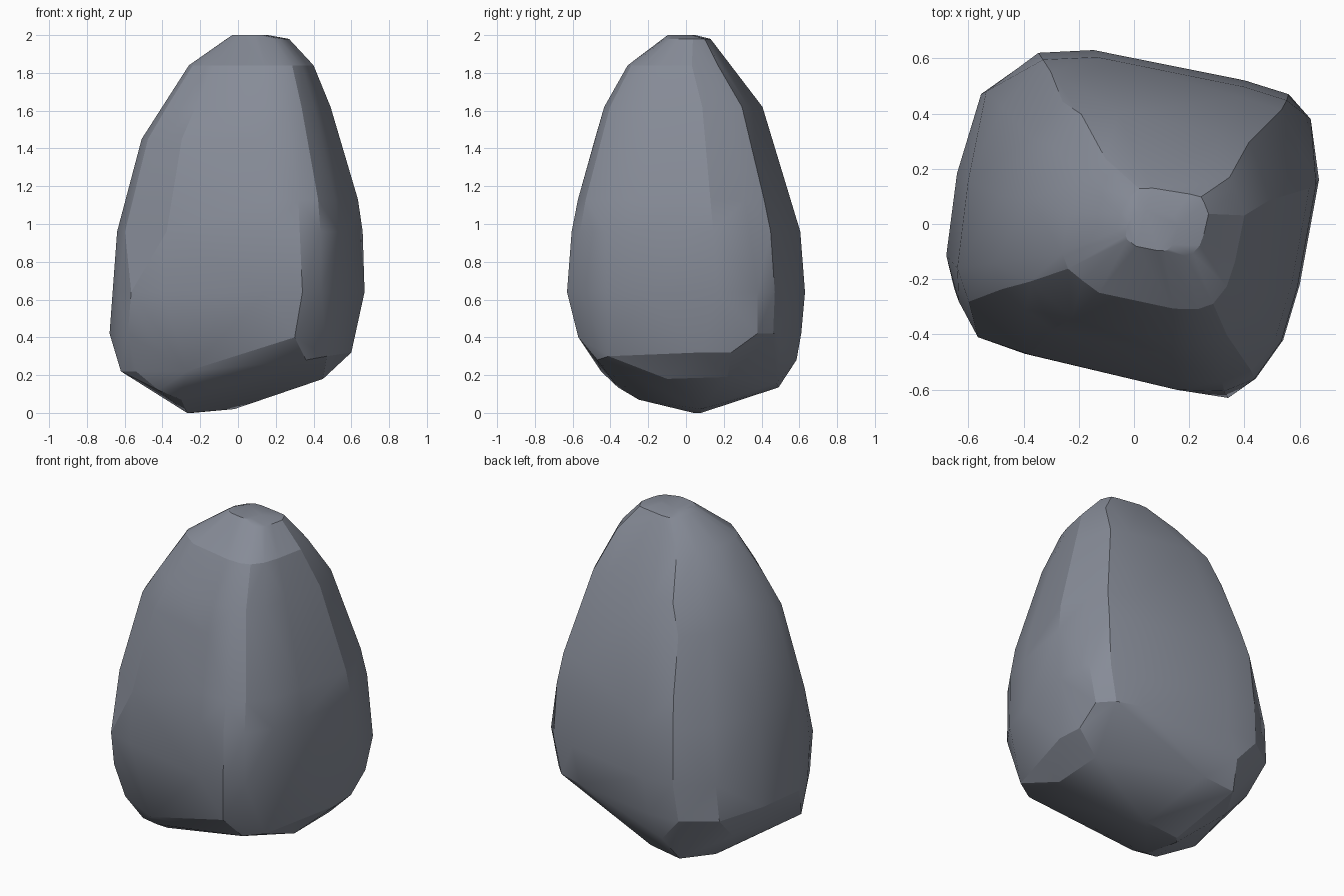
import bpy, bmesh, math

if "Cube" in bpy.data.objects:
    bpy.data.objects.remove(bpy.data.objects["Cube"])

# Plan outline of the boulder: a turned square with worn corners.
# Third value: how far that corner is worn back in the upper half.
OUTLINE = [(-.35, .62, 1), (-.15, .63, 1), (.40, .52, 1), (.56, .47, 1), (.64, .38, .95),
           (.67, .16, 1), (.60, -.22, 1), (.54, -.42, 1), (.44, -.56, 1), (.34, -.63, .96),
           (.15, -.60, 1), (-.40, -.47, 1), (-.57, -.41, .91), (-.64, -.28, .98),
           (-.67, -.15, 1), (-.63, .17, 1), (-.54, .48, .93)]

# Height, then x and y limits of the section at that height
LEVELS = [(0.42, -.68, .62, -.56, .61),
          (0.64, -.665, .67, -.63, .63),
          (0.96, -.64, .66, -.63, .605),
          (1.13, -.595, .635, -.595, .56),
          (1.45, -.51, .545, -.505, .45),
          (1.62, -.405, .49, -.45, .405),
          (1.84, -.26, .40, -.32, .24),
          (1.98, -.06, .27, -.12, .13),
          (2.00, -.03, .16, -.10, .05)]

# Corners of the uneven, chipped underside
BASE = [(-.62, -.22, .22), (-.54, -.31, .22), (-.42, -.31, .12), (-.29, -.36, .135),
        (-.27, -.45, .22), (.30, -.57, .40), (.36, -.47, .28), (.47, -.41, .30),
        (.45, -.10, .18), (.46, .22, .19), (.60, .08, .32), (.59, .24, .32),
        (.40, .47, .40), (-.30, .49, .135), (-.10, .48, .16), (-.41, .30, .12),
        (-.25, .585, .28), (-.54, .32, .27), (-.27, .04, 0), (-.24, .08, 0),
        (-.02, .08, .02), (-.30, -.25, .07)]

# Worn shoulder near the top
SHOULDER = [(.30, .15, 1.89)]


def fit(v, half, lo, hi):
    """Map v from -half..half to lo..hi."""
    return lo + (v + half) / (2 * half) * (hi - lo)


# Boulder: wrap the sections and the underside in one convex skin
bm = bmesh.new()
for z, x0, x1, y0, y1 in LEVELS:
    for x, y, wear in OUTLINE:
        k = wear if z > 0.8 else 1
        bm.verts.new((fit(x * k, .67, x0, x1), fit(y * k, .63, y0, y1), z))
for p in BASE + SHOULDER:
    bm.verts.new(p)
bmesh.ops.convex_hull(bm, input=bm.verts[:])
bmesh.ops.delete(bm, geom=[v for v in bm.verts if not v.link_faces], context='VERTS')

# Merge nearly flat neighbours into broader facets
bmesh.ops.dissolve_limit(bm, angle_limit=math.radians(3),
                         verts=bm.verts[:], edges=bm.edges[:])
bmesh.ops.triangulate(bm, faces=bm.faces[:])
bmesh.ops.recalc_face_normals(bm, faces=bm.faces[:])

mesh = bpy.data.meshes.new("boulder")
bm.to_mesh(mesh)
bm.free()
boulder = bpy.data.objects.new("boulder", mesh)
bpy.context.collection.objects.link(boulder)

# Slate grey stone
stone = bpy.data.materials.new("slate grey stone")
stone.diffuse_color = (.24, .26, .31, 1)
stone.use_nodes = True
stone.node_tree.nodes["Principled BSDF"].inputs["Base Color"].default_value = stone.diffuse_color
mesh.materials.append(stone)

# Soft faces, crisp worn edges
bpy.context.view_layer.objects.active = boulder
boulder.select_set(True)
bpy.ops.object.shade_smooth_by_angle(angle=math.radians(21))
